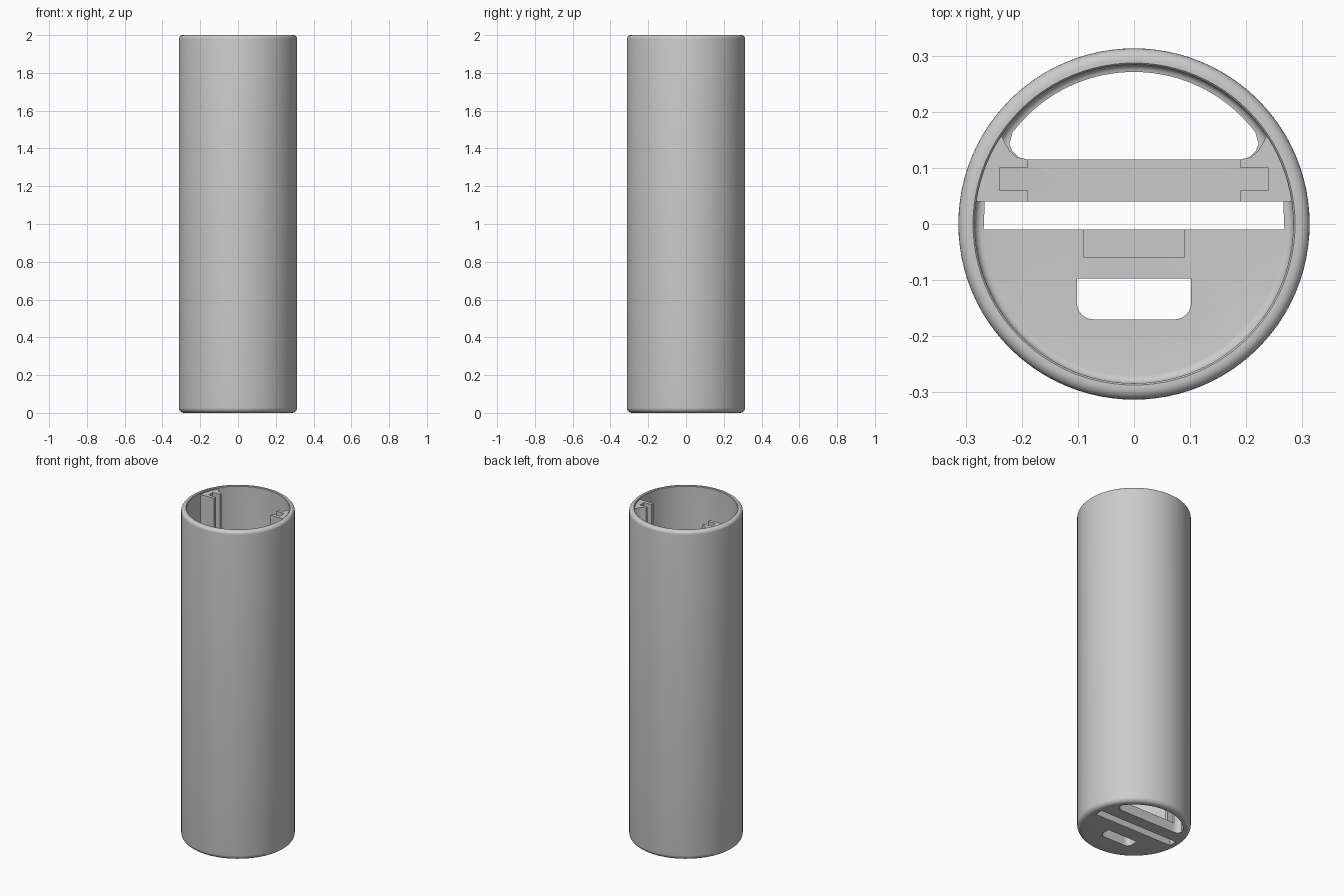
import bpy
import bmesh
from math import cos, sin, pi, radians

cube = bpy.data.objects.get("Cube")
if cube:
    bpy.data.objects.remove(cube)

HEIGHT, OUTER, INNER, LIP, FLOOR = 2.0, 0.313, 0.284, 0.27, 0.06

grey = bpy.data.materials.new("light_grey")
grey.use_nodes = True
colour = (0.6, 0.6, 0.6, 1)
grey.diffuse_color = colour
grey.node_tree.nodes["Principled BSDF"].inputs["Base Color"].default_value = colour


def add_object(name, bm):
    bmesh.ops.recalc_face_normals(bm, faces=bm.faces)
    mesh = bpy.data.meshes.new(name)
    bm.to_mesh(mesh)
    bm.free()
    mesh.materials.append(grey)
    obj = bpy.data.objects.new(name, mesh)
    bpy.context.collection.objects.link(obj)
    return obj


def prism(name, outline, z0, z1):
    bm = bmesh.new()
    face = bm.faces.new([bm.verts.new((x, y, z0)) for x, y in outline])
    top = bmesh.ops.extrude_face_region(bm, geom=[face])["geom"]
    verts = [v for v in top if isinstance(v, bmesh.types.BMVert)]
    bmesh.ops.translate(bm, vec=(0, 0, z1 - z0), verts=verts)
    return add_object(name, bm)


def arc(cx, cy, r, start, end, steps):
    angles = [radians(start + (end - start) * i / steps) for i in range(steps + 1)]
    return [(cx + r * cos(a), cy + r * sin(a)) for a in angles]


def smooth(obj):
    bpy.ops.object.select_all(action="DESELECT")
    obj.select_set(True)
    bpy.context.view_layer.objects.active = obj
    bpy.ops.object.shade_smooth_by_angle(angle=radians(35))


# Tube with rounded ends and a closed floor, turned from one profile
bottom_r, top_r = 0.028, 0.02
profile = [(0, 0)]
profile += arc(OUTER - bottom_r, bottom_r, bottom_r, -90, 0, 6)
profile += arc(OUTER - top_r, HEIGHT - top_r, top_r, 0, 90, 6)
profile += [(INNER + 0.003, HEIGHT), (INNER, HEIGHT - 0.003)]
profile += arc(LIP, FLOOR + 0.014, INNER - LIP, 0, -90, 4)
profile += [(0, FLOOR)]
bm = bmesh.new()
verts = [bm.verts.new((r, 0, z)) for r, z in profile]
edges = [bm.edges.new(pair) for pair in zip(verts, verts[1:])]
bmesh.ops.spin(bm, geom=verts + edges, cent=(0, 0, 0), axis=(0, 0, 1),
               angle=2 * pi, steps=96)
bmesh.ops.remove_doubles(bm, verts=bm.verts, dist=0.0001)
tube = add_object("tube_body", bm)

# Floor openings: rear half-moon, cross slot, rounded window, shallow recess
corner = [(-0.222, 0.143), (-0.217, 0.13), (-0.206, 0.119), (-0.19, 0.115)]
half_moon = arc(0, 0, 0.271, 37, 143, 40) + corner
half_moon += [(-x, y) for x, y in reversed(corner)]
slot = [(-0.268, -0.01), (0.268, -0.01), (0.266, 0.04), (-0.266, 0.04)]
window = arc(-0.072, -0.14, 0.03, 180, 270, 6) + arc(0.072, -0.14, 0.03, 270, 360, 6)
window += [(0.102, -0.097), (-0.102, -0.097)]
recess = [(-0.09, -0.06), (0.09, -0.06), (0.09, 0), (-0.09, 0)]
cutters = [("half_moon_cutter", half_moon, -0.1), ("slot_cutter", slot, -0.1),
           ("window_cutter", window, -0.1), ("recess_cutter", recess, FLOOR - 0.015)]
for name, outline, z0 in cutters:
    cutter = prism(name, outline, z0, FLOOR + 0.03)
    mod = tube.modifiers.new(name, "BOOLEAN")
    mod.operation = "DIFFERENCE"
    mod.solver = "EXACT"
    mod.object = cutter
    bpy.context.view_layer.objects.active = tube
    bpy.ops.object.modifier_apply(modifier=mod.name)
    bpy.data.objects.remove(cutter)
smooth(tube)

# Grooved guide rails on both inner sides, blended into the wall
rail = [(0.19, 0.04), (0.19, 0.06), (0.24, 0.06), (0.24, 0.1), (0.19, 0.1),
        (0.19, 0.115), (0.208, 0.119), (0.221, 0.13), (0.229, 0.143),
        (0.238, 0.16), (0.25, 0.16), (0.285, 0.08), (0.293, 0.04)]
for name, side in (("left_guide_rail", 1), ("right_guide_rail", -1)):
    smooth(prism(name, [(side * x, y) for x, y in rail], 0.03, HEIGHT - 0.01))
